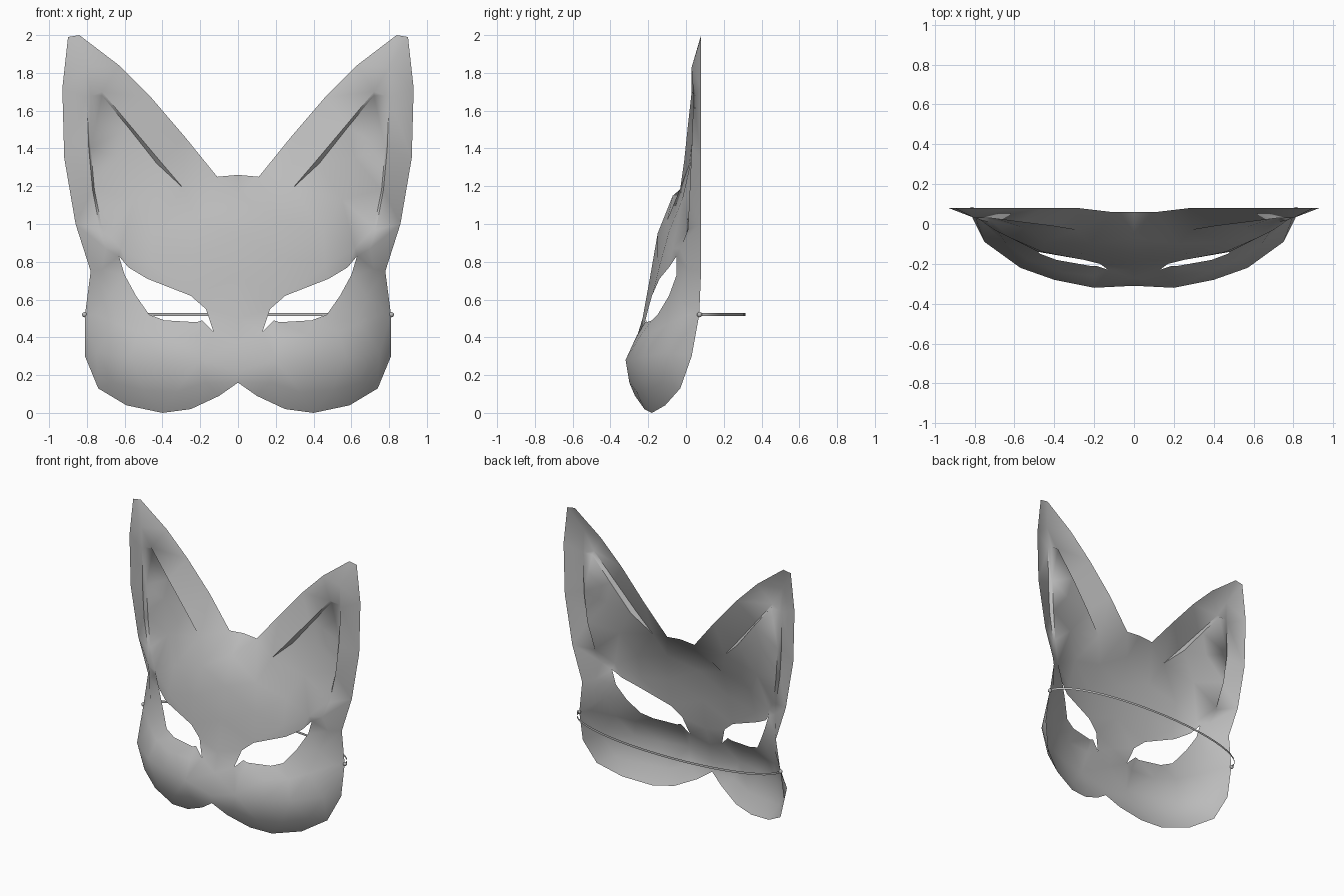
import bpy
import bmesh
import math
from mathutils import Vector
from mathutils.geometry import delaunay_2d_cdt

if "Cube" in bpy.data.objects:
    bpy.data.objects.remove(bpy.data.objects["Cube"])


def make_material(name, colour):
    material = bpy.data.materials.new(name)
    material.use_nodes = True
    material.diffuse_color = colour
    material.node_tree.nodes["Principled BSDF"].inputs["Base Color"].default_value = colour
    return material


def make_object(name, bm, material):
    mesh = bpy.data.meshes.new(name)
    bm.to_mesh(mesh)
    bm.free()
    mesh.materials.append(material)
    obj = bpy.data.objects.new(name, mesh)
    bpy.context.collection.objects.link(obj)
    return obj


def add_mirror(obj):
    mirror = obj.modifiers.new("Mirror", "MIRROR")
    mirror.use_axis[0] = True
    mirror.use_clip = True
    mirror.merge_threshold = 0.002


def smooth(obj, degrees):
    bpy.ops.object.select_all(action="DESELECT")
    obj.select_set(True)
    bpy.context.view_layer.objects.active = obj
    bpy.ops.object.shade_smooth_by_angle(angle=math.radians(degrees))


def inside(point, loop):
    # Even-odd test of a point against a closed loop, in the front plane
    result = False
    for a, b in zip(loop, loop[1:] + loop[:1]):
        if (a[2] > point.y) != (b[2] > point.y):
            if point.x < a[0] + (point.y - a[2]) * (b[0] - a[0]) / (b[2] - a[2]):
                result = not result
    return result


grey = make_material("warm grey", (0.5, 0.5, 0.5, 1.0))

# Mask paths for the left half, as (x, y, z) in hundredths of a unit
outline = [(0, 6, 126), (11, 6, 125), (28, 8, 146), (46, 8, 167), (63, 8, 184),
           (84, 8, 200), (90, 8, 199), (93, 8, 172), (92, 8, 135), (86, 8, 100),
           (78, 8, 75), (81, 7, 52), (81, 3, 30), (74, -3, 13), (59, -11, 4),
           (40, -18, 0), (25, -22, 2), (10, -27, 9), (0, -30, 16)]
centre_line = [(0, -31, 22), (0, -27, 37), (0, -23, 50), (0, -19, 72),
               (0, -15, 95), (0, -7, 115)]
eye = [(13, -23, 43), (17, -20, 55), (25, -18, 62), (48, -14, 71), (58, -9, 77),
       (63, -5, 83), (60, -5, 73), (54, -9, 62), (47, -15, 52), (39, -18, 49),
       (22, -21, 48), (19, -21, 49)]
ear_ridge = [(29, -3, 119), (41, -1, 133), (57, 1, 152), (72, 3, 170), (80, 3, 183),
             (80, 4, 167), (79, 3, 140), (77, 2, 118), (73, 1, 97)]
ear_hollow = [(43, 2, 132), (58, 4, 151), (72, 5, 168), (78, 5, 168),
              (78, 6, 140), (76, 5, 118), (72, 2, 98)]
# Forehead, brow, cheek and muzzle
guides = [(22, -10, 102), (25, -15, 82), (45, -9, 96), (46, -14, 78), (62, -7, 87),
          (70, -3, 87), (72, 1, 76), (68, -4, 62), (55, -2, 113), (62, 3, 135),
          (76, 1, 52), (64, -10, 47), (53, -18, 43), (38, -24, 41), (20, -26, 41),
          (75, -9, 32), (57, -22, 30), (40, -28, 28), (20, -32, 28),
          (66, -13, 16), (50, -21, 12), (33, -26, 11), (17, -30, 16)]

# Join the paths into one sheet
points, edges = [], []
for path, closed in ((outline + centre_line, True), (eye, True),
                     (ear_ridge, False), (ear_hollow, False), (guides, None)):
    start, count = len(points), len(path)
    points += path
    if closed is not None:
        edges += [(start + i, start + (i + 1) % count)
                  for i in range(count if closed else count - 1)]

flat = [Vector((x, z)) for x, y, z in points]
verts, _, faces, sources, _, _ = delaunay_2d_cdt(flat, edges, [], 1, 0.001)

bm = bmesh.new()
sheet = [bm.verts.new(Vector((v.x, points[s[0]][1], v.y)) / 100)
         for v, s in zip(verts, sources)]
for face in faces:
    middle = sum((verts[i] for i in face), Vector((0, 0))) / len(face)
    if not inside(middle, eye):
        bm.faces.new([sheet[i] for i in face])
bmesh.ops.recalc_face_normals(bm, faces=bm.faces)
bm.faces.ensure_lookup_table()
if sum(f.normal.y * f.calc_area() for f in bm.faces) > 0:
    bmesh.ops.reverse_faces(bm, faces=bm.faces)
mask = make_object("mask", bm, grey)
smooth(mask, 50)
add_mirror(mask)

# Elastic strap: a flat ribbon bowed behind the mask
bm = bmesh.new()
rows = []
for i in range(13):
    angle = math.pi / 2 * i / 12
    x, y = 0.81 * math.cos(angle), 0.075 + 0.24 * math.sin(angle)
    rows.append([bm.verts.new((x, y, 0.52 + side * 0.008)) for side in (-1, 1)])
for a, b in zip(rows, rows[1:]):
    bm.faces.new((a[0], b[0], b[1], a[1]))
strap = make_object("strap", bm, grey)
smooth(strap, 50)
add_mirror(strap)

# Small studs that hold the strap ends
bm = bmesh.new()
bmesh.ops.create_uvsphere(bm, u_segments=8, v_segments=6, radius=0.014)
bmesh.ops.translate(bm, vec=(0.812, 0.072, 0.52), verts=bm.verts)
studs = make_object("strap_studs", bm, grey)
smooth(studs, 50)
add_mirror(studs)
